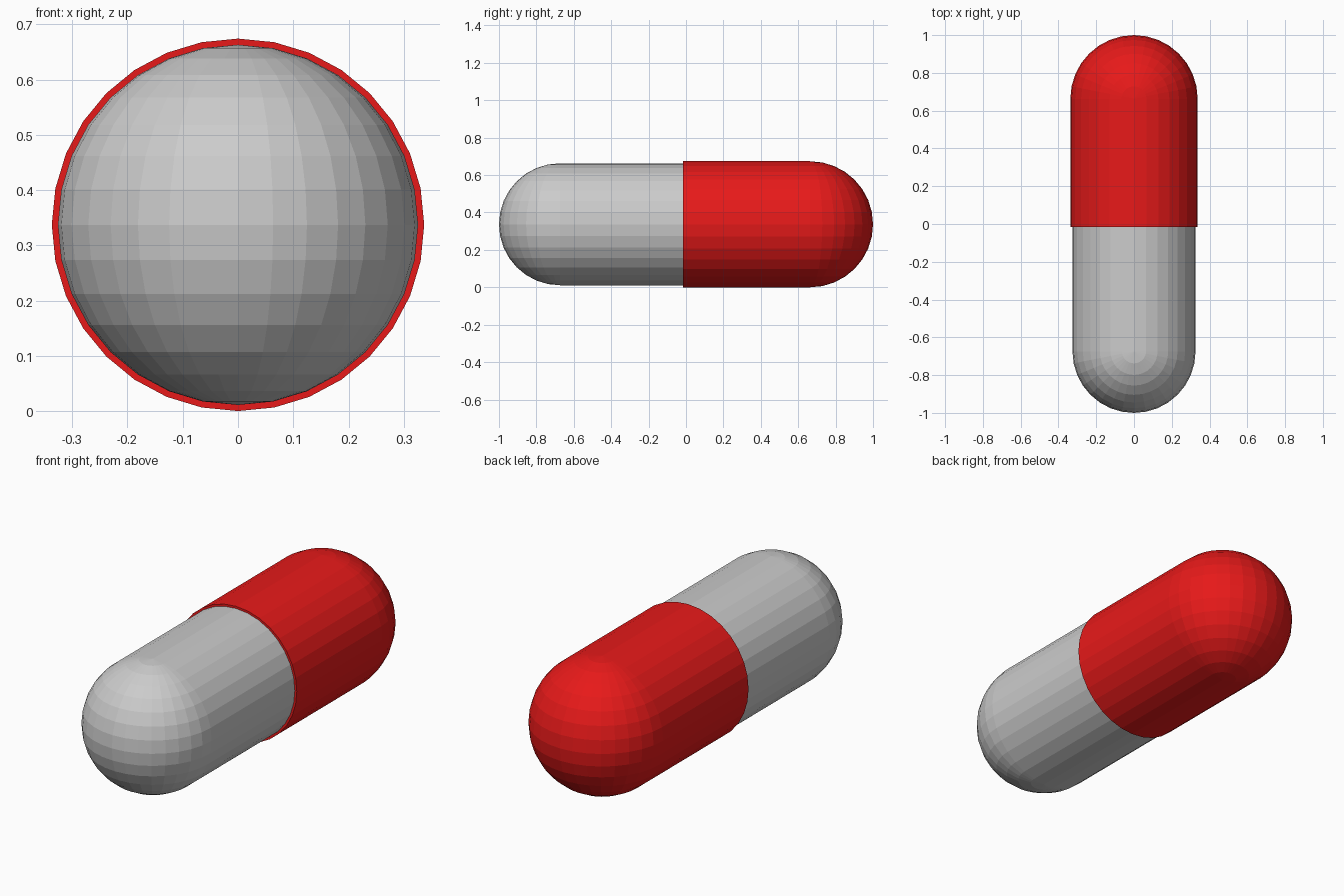
import bpy, bmesh
from mathutils import Matrix

if "Cube" in bpy.data.objects:
    bpy.data.objects.remove(bpy.data.objects["Cube"])

AXIS_Z = 0.337


def half_capsule(name, radius, tip_y, seam_y, color=None):
    """Domed end with its tip at tip_y, drawn out as a 32-sided tube to seam_y."""
    side = 1 if tip_y > 0 else -1
    dome_y = tip_y - side * radius
    bm = bmesh.new()
    bmesh.ops.create_uvsphere(bm, u_segments=32, v_segments=16, radius=radius)

    # Keep only the outer half of the sphere
    inner = [v for v in bm.verts if v.co.y * side < -1e-4]
    bmesh.ops.delete(bm, geom=inner, context='VERTS')

    # Pull the open rim along the axis and cap it at the seam
    rim = [e for e in bm.edges if e.is_boundary]
    tube = bmesh.ops.extrude_edge_only(bm, edges=rim)["geom"]
    for v in tube:
        if isinstance(v, bmesh.types.BMVert):
            v.co.y = seam_y - dome_y
    bmesh.ops.holes_fill(bm, edges=[e for e in bm.edges if e.is_boundary], sides=0)
    bmesh.ops.recalc_face_normals(bm, faces=bm.faces[:])
    bmesh.ops.transform(bm, matrix=Matrix.Translation((0, dome_y, AXIS_Z)), verts=bm.verts[:])

    mesh = bpy.data.meshes.new(name)
    bm.to_mesh(mesh)
    bm.free()
    obj = bpy.data.objects.new(name, mesh)
    bpy.context.collection.objects.link(obj)
    if color:
        mat = bpy.data.materials.new(name + "_color")
        mat.diffuse_color = color
        mat.use_nodes = True
        mat.node_tree.nodes["Principled BSDF"].inputs["Base Color"].default_value = mat.diffuse_color
        mesh.materials.append(mat)
    return obj


# Narrower grey body slides into the wider red cap
half_capsule("capsule_body", 0.326, -1.0, 0.1)
half_capsule("capsule_cap", 0.337, 1.0, -0.015, (0.8, 0.01, 0.01, 1))
